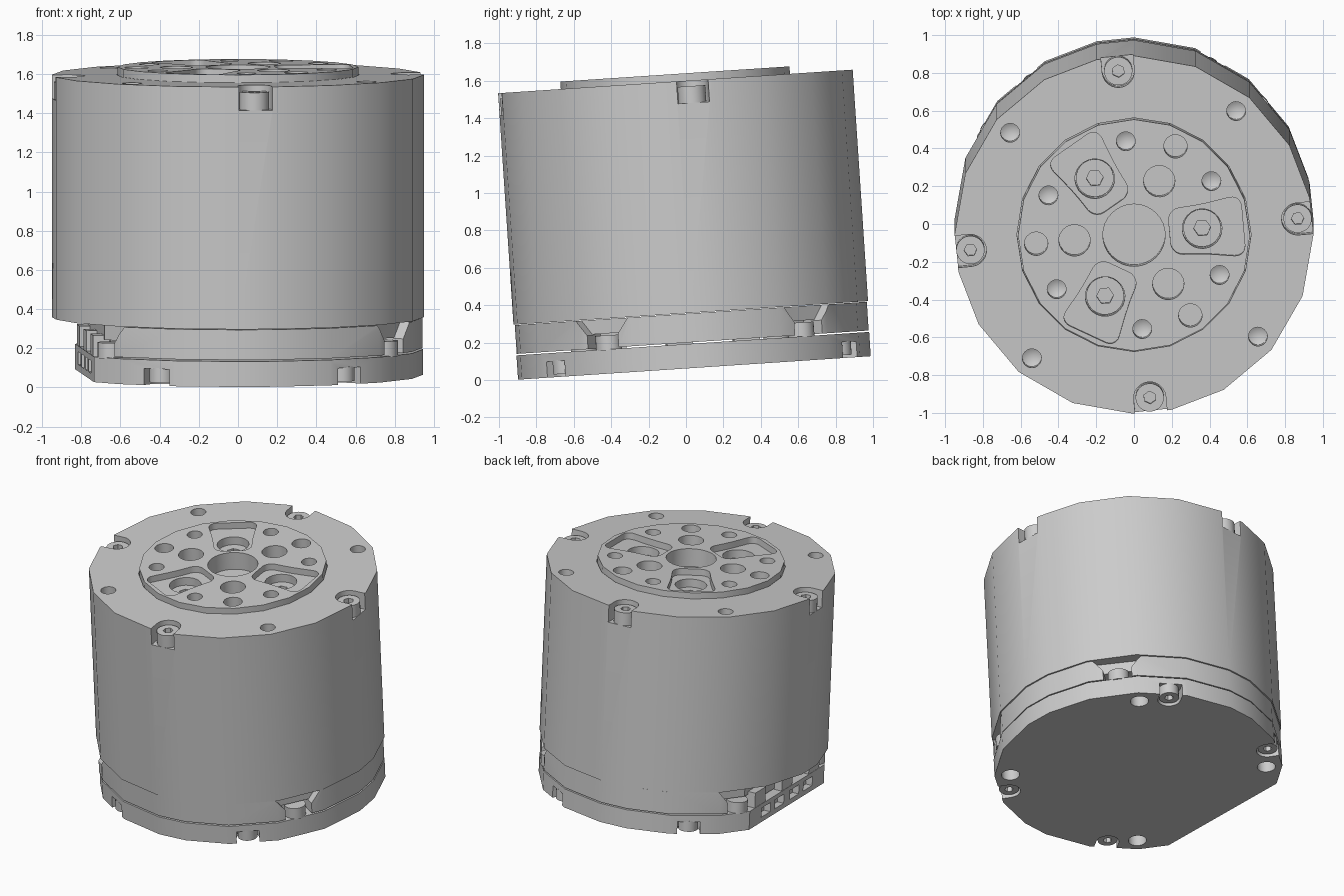
import bpy, bmesh
from math import radians, cos, sin, tau
from mathutils import Matrix, Vector

cube = bpy.data.objects.get("Cube")
if cube:
    bpy.data.objects.remove(cube)

GREY = (0.6, 0.6, 0.6, 1)
metal = bpy.data.materials.new("grey metal")
metal.use_nodes = True
metal.diffuse_color = GREY
metal.node_tree.nodes["Principled BSDF"].inputs["Base Color"].default_value = GREY

TILT = Matrix.Translation((0, 0.045, 0.065)) @ Matrix.Rotation(radians(3.8), 4, 'X')
TURN = 5.5                      # features are turned slightly about the axis
QUARTERS = [TURN + 90 * k for k in range(4)]
PLATE_SCREWS = [TURN + a for a in (58, -58, 122, 238)]
RIM_SCREWS = [TURN + a for a in (36.5, -36.5, 143.5, 216.5)]


def circle(rad, n=24, phase=0):
    return [(rad * cos(tau * i / n + phase), rad * sin(tau * i / n + phase)) for i in range(n)]


def drum(rad):
    """Coarse round outline with a vertex pair at each quarter."""
    angles = [radians(q + a) for q in (0, 90, 180, 270) for a in (0, 12, 30, 50, 70)]
    return [(rad * cos(a), rad * sin(a)) for a in angles]


def rect(x0, x1, half):
    return [(x0, -half), (x1, -half), (x1, half), (x0, half)]


def slot(rad, length):
    """U shape, rounded towards the axis and open outwards."""
    arc = [(rad * cos(radians(a)), rad * sin(radians(a))) for a in range(90, 271, 15)]
    return arc + [(length, -rad), (length, rad)]


def prism(bm, pts, z0, z1, r=0, ang=0, tip=0, top=1):
    """Extrude an outline at a polar position, with an optional drill tip or tapered top."""
    place = Matrix.Rotation(radians(ang), 4, 'Z') @ Matrix.Translation((r, 0, 0))
    low = [bm.verts.new(place @ Vector((x, y, z0))) for x, y in pts]
    high = [bm.verts.new(place @ Vector((x, y * top, z1))) for x, y in pts]
    n = len(pts)
    for i in range(n):
        j = (i + 1) % n
        bm.faces.new((low[i], low[j], high[j], high[i]))
    bm.faces.new(high)
    if tip:
        point = bm.verts.new(place @ Vector((0, 0, z0 - tip)))
        for i in range(n):
            bm.faces.new((low[(i + 1) % n], low[i], point))
    else:
        bm.faces.new(low[::-1])


def finish(name, bm):
    bmesh.ops.recalc_face_normals(bm, faces=bm.faces)
    mesh = bpy.data.meshes.new(name)
    bm.to_mesh(mesh)
    bm.free()
    mesh.materials.append(metal)
    obj = bpy.data.objects.new(name, mesh)
    bpy.context.collection.objects.link(obj)
    return obj


def cut(obj, bm):
    tool = finish("cutter", bm)
    tool.hide_render = True
    mod = obj.modifiers.new("cut", 'BOOLEAN')
    mod.operation, mod.solver, mod.object = 'DIFFERENCE', 'EXACT', tool
    bpy.context.view_layer.objects.active = obj
    bpy.ops.object.modifier_apply(modifier=mod.name)
    bpy.data.objects.remove(tool)


def solid(name, *args, **kw):
    bm = bmesh.new()
    prism(bm, *args, **kw)
    return finish(name, bm)


# Main housing with a socket for the output disc, drilled holes and screw notches
housing = solid("housing", drum(0.95), 0.295, 1.535)
bm = bmesh.new()
prism(bm, circle(0.62, 20), 1.4, 1.7)
for a in QUARTERS:
    prism(bm, circle(0.05), 1.44, 1.7, r=0.85, ang=a + 45, tip=0.03)
    prism(bm, slot(0.085, 0.3), 1.415, 1.7, r=0.87, ang=a)
cut(housing, bm)

# Output disc with centre bore, hole pattern and three pockets
disc = solid("output_disc", circle(0.614, 20), 1.39, 1.575)
bm = bmesh.new()
prism(bm, circle(0.165, 32), 1.45, 1.7)
for k in range(6):
    prism(bm, circle(0.05), 1.48, 1.7, r=0.5, ang=35 + 60 * k, tip=0.03)
pocket = [(0.19, -0.12), (0.36, -0.13), (0.58, -0.165), (0.58, 0.165), (0.36, 0.13), (0.19, 0.12)]
for k in range(3):
    prism(bm, circle(0.083), 1.47, 1.7, r=0.316, ang=65 + 120 * k)
    prism(bm, circle(0.062), 1.47, 1.7, r=0.52, ang=65 + 120 * k)
    shape = bmesh.new()
    prism(shape, pocket, 1.53, 1.7, ang=5 + 120 * k)
    corners = [e for e in shape.edges if abs(e.verts[0].co.z - e.verts[1].co.z) > 0.1]
    bmesh.ops.bevel(shape, geom=corners, offset=0.06, segments=5, profile=0.5, affect='EDGES')
    scratch = bpy.data.meshes.new("pocket")
    shape.to_mesh(scratch)
    shape.free()
    bm.from_mesh(scratch)
    bpy.data.meshes.remove(scratch)
cut(disc, bm)
bm = bmesh.new()
for k in range(3):
    prism(bm, circle(0.105), 1.44, 1.7, r=0.362, ang=5 + 120 * k)
cut(disc, bm)

# Rim ring below the housing, with a flat side and tapered screw recesses
rim = solid("rim_ring", drum(0.943), 0.138, 0.292)
bm = bmesh.new()
prism(bm, rect(0.73, 1.2, 0.8), 0.0, 0.5, ang=180 + TURN)
cut(rim, bm)
bm = bmesh.new()
for a in RIM_SCREWS:
    prism(bm, rect(0.79, 1.2, 0.095), 0.1, 0.215, ang=a)
cut(rim, bm)
bm = bmesh.new()
for a in RIM_SCREWS:
    prism(bm, rect(0.87, 1.2, 0.095), 0.21, 0.4, ang=a, top=2.6)
cut(rim, bm)

# Core that closes the seams between the rings
core = solid("core", drum(0.925), 0.1, 0.31)
bm = bmesh.new()
prism(bm, rect(0.72, 1.2, 0.8), 0.0, 0.5, ang=180 + TURN)
for a in RIM_SCREWS:
    prism(bm, rect(0.79, 1.2, 0.095), 0.132, 0.215, ang=a)
for a in PLATE_SCREWS:
    prism(bm, rect(0.78, 1.2, 0.09), 0, 0.125, ang=a)
cut(core, bm)
bm = bmesh.new()
for a in RIM_SCREWS:
    prism(bm, rect(0.87, 1.2, 0.095), 0.21, 0.4, ang=a, top=2.6)
cut(core, bm)

# Base plate with a flat side, connector ports, holes and screw notches
plate = solid("base_plate", drum(0.945), 0, 0.13)
bm = bmesh.new()
prism(bm, rect(0.787, 1.2, 0.8), -0.1, 0.5, ang=180 + TURN)
cut(plate, bm)
bm = bmesh.new()
for a in QUARTERS:
    prism(bm, circle(0.06), -0.1, 0.08, r=0.84, ang=a + 45)
for a in PLATE_SCREWS:
    prism(bm, slot(0.075, 0.3), -0.1, 0.085, r=0.87, ang=a)
for y in (-0.28, -0.1, 0.1, 0.28):
    prism(bm, [(x, v + y) for x, v in rect(0.74, 1, 0.06)], 0.035, 0.1, ang=180 + TURN)
cut(plate, bm)

# Connector blocks on the flat side
bm = bmesh.new()
for y in (-0.36, 0, 0.36):
    prism(bm, [(x, v + y) for x, v in rect(0.7, 0.785, 0.07)], 0.12, 0.235, ang=180 + TURN)
connectors = finish("connector_blocks", bm)


def screws(name, rad, z0, z1, r, angles, facing):
    """Cap screws with hex sockets; facing is 1 for up and -1 for down."""
    bm, sockets = bmesh.new(), bmesh.new()
    for a in angles:
        prism(bm, circle(rad), z0, z1, r=r, ang=a)
        face = z1 if facing > 0 else z0
        ends = sorted((face - 0.04 * facing, face + 0.04 * facing))
        prism(sockets, circle(rad * 0.45, 6), *ends, r=r, ang=a)
    obj = finish(name, bm)
    cut(obj, sockets)
    return obj


THIRDS = [5 + 120 * k for k in range(3)]
parts = [housing, disc, rim, core, plate, connectors,
         screws("housing_screws", 0.075, 1.41, 1.505, 0.87, QUARTERS, 1),
         screws("disc_screws", 0.1, 1.43, 1.475, 0.362, THIRDS, 1),
         screws("rim_screws", 0.07, 0.125, 0.205, 0.87, RIM_SCREWS, -1),
         screws("plate_screws", 0.065, 0.015, 0.09, 0.87, PLATE_SCREWS, -1)]

# Lean the assembly and shade the round walls smoothly
for obj in parts:
    obj.data.transform(TILT)
    bpy.ops.object.select_all(action='DESELECT')
    obj.select_set(True)
    bpy.context.view_layer.objects.active = obj
    bpy.ops.object.shade_smooth_by_angle(angle=radians(32))
